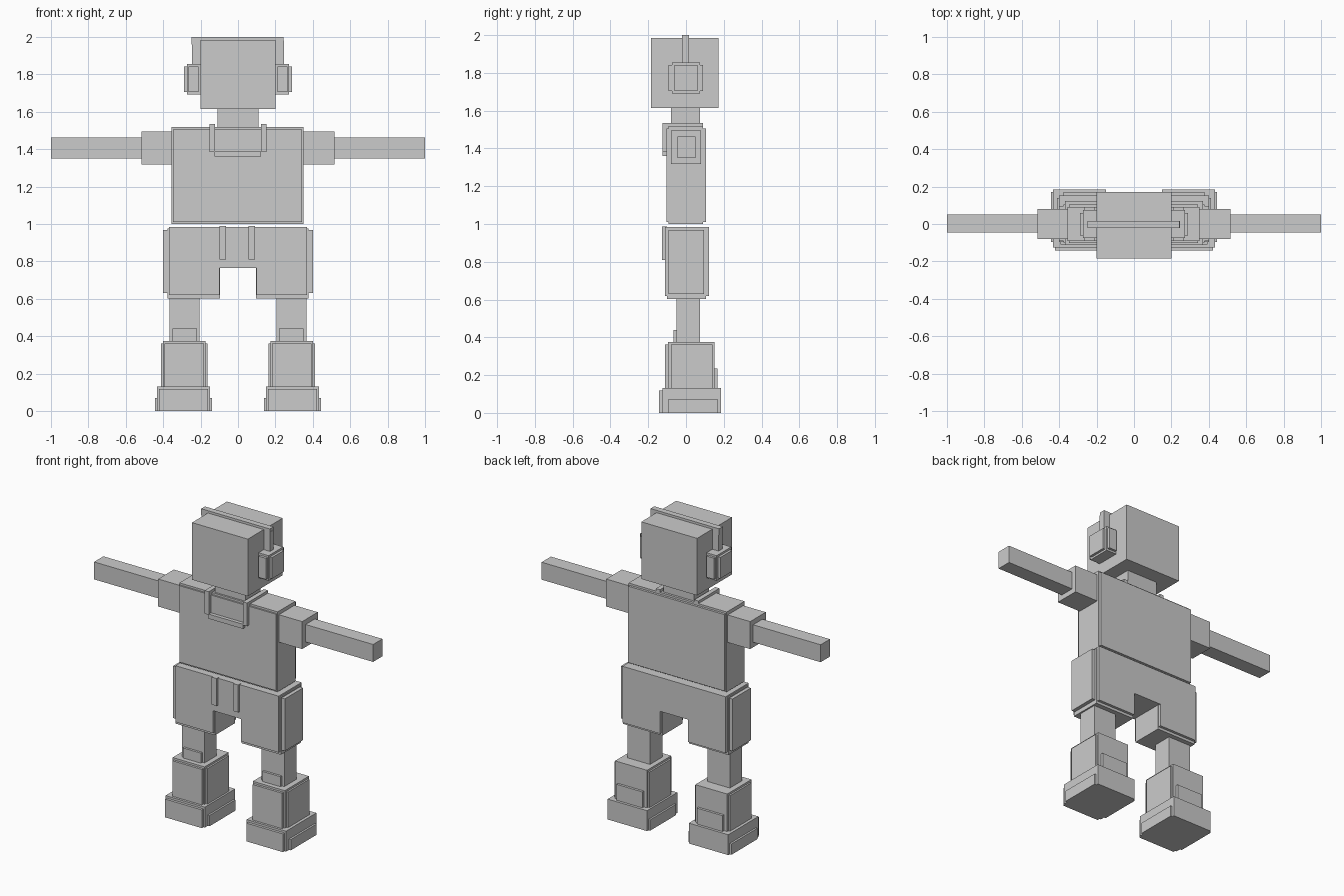
import bpy
import bmesh

grey = bpy.data.materials.new("plain grey")
grey.diffuse_color = (0.6, 0.6, 0.6, 1)


def part(name, *boxes, mirror=False):
    """One object made of boxes, each given as (x0, x1, y0, y1, z0, z1)."""
    bm = bmesh.new()
    for x0, x1, y0, y1, z0, z1 in boxes:
        spans = [(x0, x1)] + ([(-x1, -x0)] if mirror else [])
        for a, b in spans:
            verts = bmesh.ops.create_cube(bm, size=1)["verts"]
            for v in verts:
                v.co.x = a if v.co.x < 0 else b
                v.co.y = y0 if v.co.y < 0 else y1
                v.co.z = z0 if v.co.z < 0 else z1
    mesh = bpy.data.meshes.new(name)
    bm.to_mesh(mesh)
    bm.free()
    mesh.materials.append(grey)
    obj = bpy.data.objects.new(name, mesh)
    bpy.context.collection.objects.link(obj)
    return obj


# Head, neck and headphones
part("head", (-0.20, 0.20, -0.185, 0.172, 1.615, 1.985))
part("neck", (-0.11, 0.11, -0.08, 0.075, 1.49, 1.62))
part("headband_top", (-0.248, 0.243, -0.022, 0.016, 1.96, 2.0))
part("headband_side", (0.195, 0.245, -0.022, 0.016, 1.84, 1.98), mirror=True)
part("ear_cups",
     (0.195, 0.272, -0.075, 0.075, 1.692, 1.855),
     (0.205, 0.288, -0.062, 0.060, 1.705, 1.842),
     (0.21, 0.265, -0.092, 0.09, 1.705, 1.842), mirror=True)

# Torso with raised front and back panels
part("torso", (-0.355, 0.349, -0.092, 0.09, 1.0, 1.518))
part("torso_panels", (-0.348, 0.342, -0.102, 0.105, 1.01, 1.505))

# Collar: straps over the shoulders and a bar across the chest
part("collar_straps",
     (0.122, 0.152, -0.125, -0.08, 1.385, 1.535),
     (0.122, 0.152, -0.125, 0.09, 1.505, 1.535), mirror=True)
part("collar_bar", (-0.125, 0.122, -0.125, -0.08, 1.36, 1.39))

# Arms
part("sleeves", (0.34, 0.516, -0.08, 0.08, 1.317, 1.495), mirror=True)
part("forearms", (0.5, 1.0, -0.045, 0.05, 1.35, 1.463), mirror=True)

# Shorts: waist, two legs, raised panels and buckle tabs
part("shorts_waist",
     (-0.377, 0.377, -0.10, 0.105, 0.765, 0.975),
     (-0.37, 0.37, -0.112, 0.122, 0.765, 0.985))
part("shorts_legs",
     (0.095, 0.377, -0.10, 0.105, 0.603, 0.80),
     (0.10, 0.37, -0.112, 0.122, 0.62, 0.80), mirror=True)
part("shorts_side_panels",
     (0.36, 0.40, -0.092, 0.095, 0.63, 0.968), mirror=True)
part("tabs", (-0.10, -0.065, -0.126, -0.10, 0.81, 0.988),
     (0.055, 0.09, -0.126, -0.10, 0.81, 0.988))

# Legs and sock flaps
part("legs", (0.205, 0.367, -0.05, 0.075, 0.36, 0.62), mirror=True)
part("sock_flaps", (0.22, 0.35, -0.065, -0.04, 0.36, 0.44), mirror=True)

# Boots with raised panels
part("boot_shafts",
     (0.173, 0.402, -0.095, 0.152, 0.12, 0.375),
     (0.182, 0.393, -0.11, 0.14, 0.125, 0.362),
     (0.162, 0.413, -0.08, 0.14, 0.125, 0.362), mirror=True)
part("heel_patches", (0.195, 0.38, 0.14, 0.168, 0.12, 0.235), mirror=True)
part("boot_feet",
     (0.15, 0.432, -0.125, 0.185, 0.0, 0.132),
     (0.16, 0.422, -0.142, -0.11, 0.0, 0.118),
     (0.138, 0.445, -0.095, 0.17, 0.0, 0.07), mirror=True)
